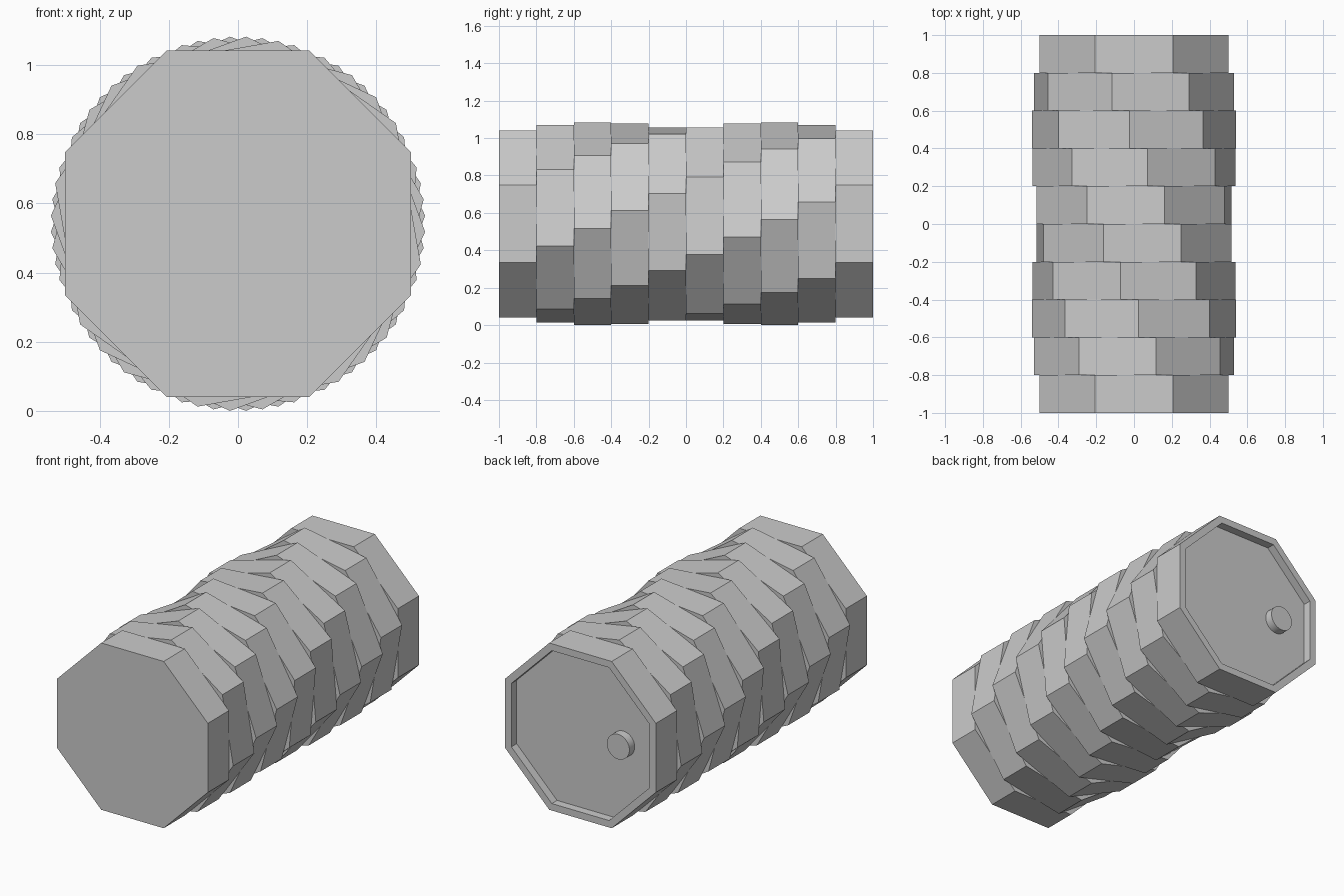
import bpy, bmesh
from math import cos, sin, radians, pi
from mathutils import Vector

cube = bpy.data.objects.get("Cube")
if cube:
    bpy.data.objects.remove(cube, do_unlink=True)

APOTHEM = 0.5
RADIUS = APOTHEM / cos(pi / 8)
CENTER_Z = RADIUS
SEGMENTS = 10
LENGTH = 2 / SEGMENTS
TWIST = 10

grey = bpy.data.materials.new("plain grey")
grey.use_nodes = True
grey.diffuse_color = (0.6, 0.6, 0.6, 1)
grey.node_tree.nodes["Principled BSDF"].inputs["Base Color"].default_value = (0.6, 0.6, 0.6, 1)


def prism(name, sides, radius, y0, y1, angle=0, x=0, recess=None):
    """Prism along y; recess = (inner scale, depth) sinks the back face."""
    bm = bmesh.new()
    ring = [bm.verts.new((x + radius * cos(a), y0, CENTER_Z + radius * sin(a)))
            for a in (angle + 2 * pi * i / sides for i in range(sides))]
    front = bm.faces.new(ring)
    made = bmesh.ops.extrude_face_region(bm, geom=[front], use_keep_orig=True)["geom"]
    verts = [g for g in made if isinstance(g, bmesh.types.BMVert)]
    bmesh.ops.translate(bm, verts=verts, vec=(0, y1 - y0, 0))
    back = next(g for g in made if isinstance(g, bmesh.types.BMFace))
    bmesh.ops.recalc_face_normals(bm, faces=bm.faces)
    if recess:
        scale, depth = recess
        middle = Vector((x, y1, CENTER_Z))
        bmesh.ops.inset_region(bm, faces=[back], thickness=radius * cos(pi / sides) * (1 - scale))
        # Floor of the recess, joined to the rim by straight walls
        floor = bmesh.ops.extrude_face_region(bm, geom=[back])["geom"]
        bmesh.ops.translate(bm, verts=[g for g in floor if isinstance(g, bmesh.types.BMVert)],
                            vec=(0, -depth, 0))
        if back.is_valid:
            bm.faces.remove(back)
        bmesh.ops.recalc_face_normals(bm, faces=bm.faces)
    mesh = bpy.data.meshes.new(name)
    bm.to_mesh(mesh)
    bm.free()
    mesh.materials.append(grey)
    obj = bpy.data.objects.new(name, mesh)
    bpy.context.collection.objects.link(obj)
    return obj


# Stack of octagonal segments, each turned a little further than the last
for i in range(SEGMENTS):
    y0 = -1 + i * LENGTH
    prism(f"segment_{i + 1}", 8, RADIUS, y0, y0 + LENGTH, pi / 8 + radians(TWIST * i),
          recess=(0.91, 0.05) if i == SEGMENTS - 1 else None)

# Round peg standing off-centre in the back recess
peg = prism("back_peg", 32, 0.075, 0.94, 1.0, x=-0.25)
bpy.ops.object.select_all(action="DESELECT")
peg.select_set(True)
bpy.context.view_layer.objects.active = peg
bpy.ops.object.shade_smooth_by_angle(angle=radians(30))
